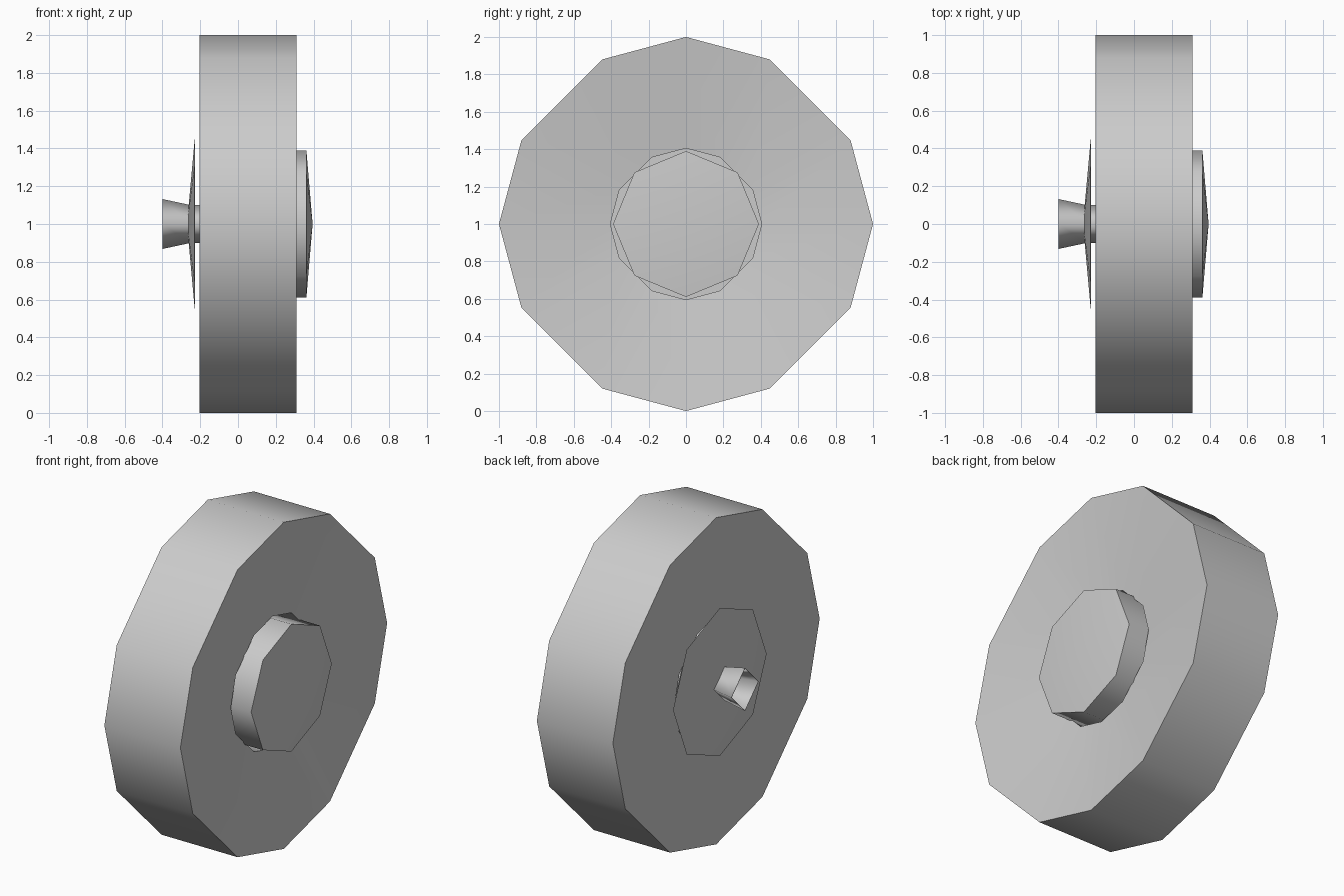
import bpy
import bmesh
import math

cube = bpy.data.objects.get("Cube")
if cube:
    bpy.data.objects.remove(cube, do_unlink=True)

GREY = (0.6, 0.6, 0.6, 1.0)
grey = bpy.data.materials.new("plain grey")
grey.use_nodes = True
grey.diffuse_color = GREY
grey.node_tree.nodes["Principled BSDF"].inputs["Base Color"].default_value = GREY


def ring(sides):
    """Directions (y, z) of a regular section."""
    return [(math.sin(math.tau * i / sides), math.cos(math.tau * i / sides))
            for i in range(sides)]


def tyre_ring():
    """Twelve-sided section with corners on the axes."""
    section = []
    for quarter in range(4):
        for angle, radius in ((0, 1), (26.9, 0.987), (63.1, 0.987)):
            a = math.radians(angle + 90 * quarter)
            section.append((radius * math.sin(a), radius * math.cos(a)))
    return section


def lathe(name, section, profile):
    """Sweep an (x, radius) profile; radius 0 is a point on the axis."""
    bm = bmesh.new()
    loops = []
    for x, r in profile:
        if r == 0:
            loops.append([bm.verts.new((x, 0, 1))] * len(section))
        else:
            loops.append([bm.verts.new((x, y * r, 1 + z * r)) for y, z in section])
    if profile[0][1] > 0:
        loops.append(loops[0])
    n = len(section)
    for a, b in zip(loops, loops[1:]):
        for i in range(n):
            j = (i + 1) % n
            corners = list(dict.fromkeys((a[i], a[j], b[j], b[i])))
            bm.faces.new(corners)
    bmesh.ops.recalc_face_normals(bm, faces=bm.faces[:])
    # Smooth around the axis, sharp at the rims
    for face in bm.faces:
        face.smooth = True
    for edge in bm.edges:
        around = abs(edge.verts[0].co.x - edge.verts[1].co.x) < 1e-5
        if around and edge.calc_face_angle(0) > math.radians(30):
            edge.smooth = False
    mesh = bpy.data.meshes.new(name)
    bm.to_mesh(mesh)
    bm.free()
    mesh.materials.append(grey)
    obj = bpy.data.objects.new(name, mesh)
    bpy.context.collection.objects.link(obj)
    return obj


# Broad wheel with a through bore, dished on its outer face
lathe("tyre", tyre_ring(),
      [(-0.205, 0.405), (-0.205, 1), (0.31, 1), (0.235, 0.405)])

# Hub drum filling the bore, with a slightly domed outer cap
lathe("hub", ring(8), [(-0.19, 0), (-0.19, 0.39), (0.362, 0.39), (0.395, 0)])

# Shallow conical plate on the axle side
lathe("axle_plate", ring(8), [(-0.226, 0), (-0.229, 0.453), (-0.27, 0)])

# Four-sided axle and its flared hollow end
lathe("axle", ring(4), [(-0.18, 0), (-0.18, 0.1), (-0.26, 0.1), (-0.26, 0)])
lathe("axle_socket", ring(4),
      [(-0.25, 0), (-0.25, 0.1), (-0.4, 0.132), (-0.4, 0.129), (-0.275, 0.099), (-0.275, 0)])
